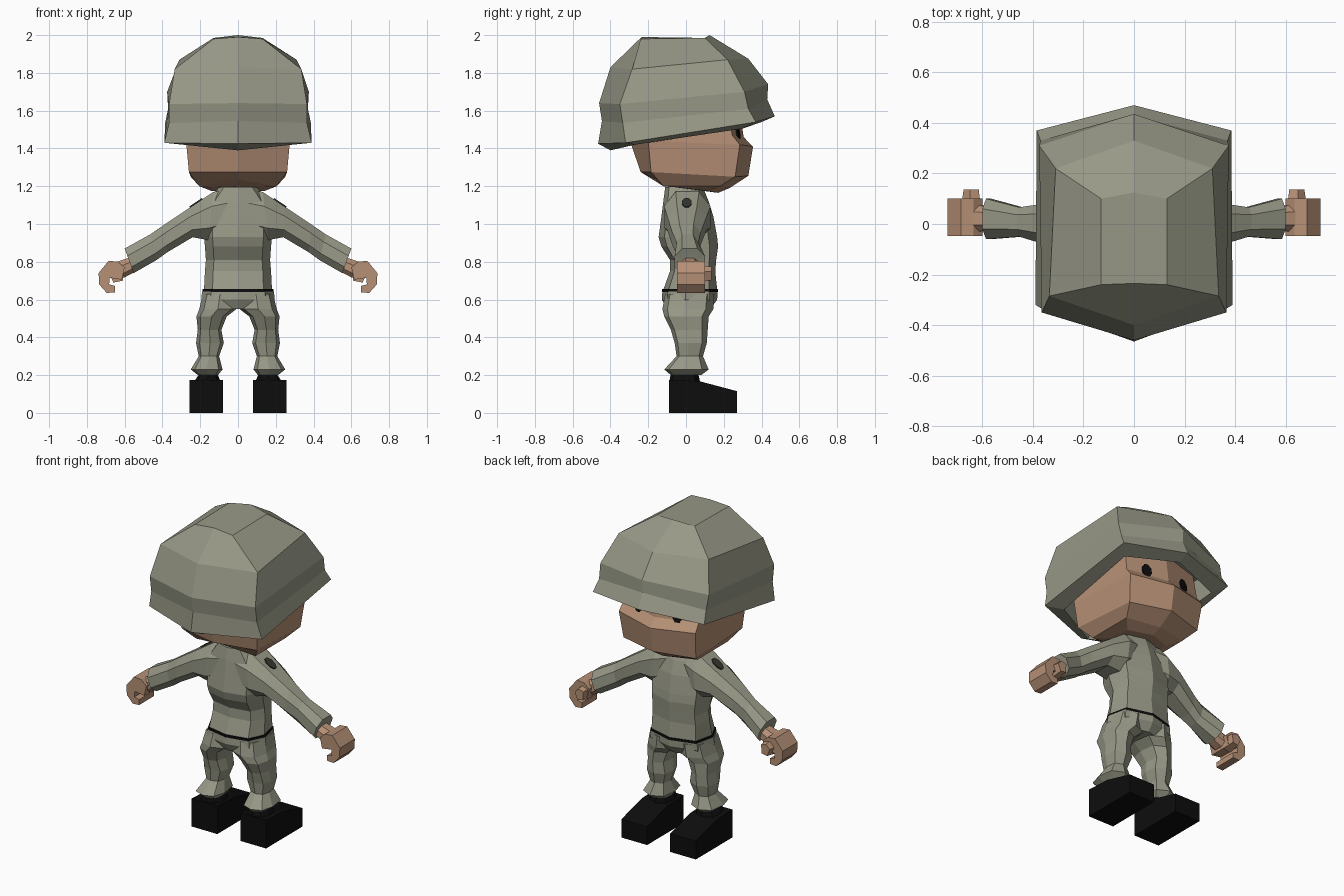
import bpy, bmesh, math
from mathutils import Vector

if "Cube" in bpy.data.objects:
    bpy.data.objects.remove(bpy.data.objects["Cube"])


def material(name, rgb):
    m = bpy.data.materials.new(name)
    m.use_nodes = True
    m.diffuse_color = (*rgb, 1)
    bsdf = m.node_tree.nodes["Principled BSDF"]
    bsdf.inputs["Base Color"].default_value = (*rgb, 1)
    bsdf.inputs["Roughness"].default_value = 0.9
    return m


CLOTH = material("olive grey cloth", (0.31, 0.315, 0.24))
SKIN = material("tan skin", (0.47, 0.28, 0.18))
BLACK = material("boot black", (0.004, 0.004, 0.004))
DARK = material("dark badge grey", (0.035, 0.035, 0.028))


def loft(name, rings, mat, mirror=False):
    """Skin a list of equal-length rings, cap both ends, flat shaded."""
    bm = bmesh.new()
    vr = [[bm.verts.new(p) for p in r] for r in rings]
    n = len(rings[0])
    for a, b in zip(vr, vr[1:]):
        for i in range(n):
            j = (i + 1) % n
            bm.faces.new((a[i], a[j], b[j], b[i]))
    bm.faces.new(vr[0])
    bm.faces.new(vr[-1])
    bmesh.ops.recalc_face_normals(bm, faces=bm.faces)
    me = bpy.data.meshes.new(name)
    bm.to_mesh(me)
    bm.free()
    me.materials.append(mat)
    ob = bpy.data.objects.new(name, me)
    bpy.context.collection.objects.link(ob)
    if mirror:
        ob.modifiers.new("Mirror", "MIRROR").use_mirror_merge = False
    return ob


def hexring(yb, zb, xb, ycb, zcb, xf, ycf, zcf, yf, zf):
    """Six-sided symmetric ring: back point, back corners, front corners, front point."""
    return [(0, yb, zb), (xb, ycb, zcb), (xf, ycf, zcf),
            (0, yf, zf), (-xf, ycf, zcf), (-xb, ycb, zcb)]


def octring(z, x0, x1, y0, y1, k=0.55):
    """Eight-sided horizontal ring inside the given bounds."""
    cx, cy, rx, ry = (x0 + x1) / 2, (y0 + y1) / 2, (x1 - x0) / 2, (y1 - y0) / 2
    pts = [(0, -1), (.75, -.8), (1, -k + .4), (.85, .7),
           (0, 1), (-.85, .7), (-1, -k + .4), (-.75, -.8)]
    return [(cx + rx * a, cy + ry * b, z) for a, b in pts]


# Helmet: outer shell from crown to rim, then underside lip and inner cavity
loft("helmet", [hexring(*r) for r in [
    (-.235, 1.99, .13, -.24, 1.98, .13, .10, 1.985, .125, 2.0),
    (-.40, 1.83, .335, -.285, 1.82, .31, .22, 1.87, .33, 1.875),
    (-.46, 1.64, .365, -.35, 1.635, .375, .31, 1.70, .435, 1.74),
    (-.445, 1.545, .365, -.335, 1.535, .37, .33, 1.61, .43, 1.66),
    (-.465, 1.425, .39, -.32, 1.43, .385, .37, 1.54, .47, 1.57),
    (-.40, 1.39, .29, -.27, 1.42, .32, .30, 1.505, .40, 1.54),
    (-.34, 1.60, .29, -.25, 1.60, .29, .24, 1.62, .32, 1.64),
]], CLOTH)

# Head: chin, jaw, cheeks, recessed eye band
loft("head", [hexring(*r) for r in [
    (-.09, 1.20, .14, -.06, 1.195, .14, .11, 1.175, .17, 1.165),
    (-.16, 1.235, .205, -.12, 1.20, .205, .18, 1.20, .23, 1.19),
    (-.24, 1.275, .26, -.185, 1.275, .25, .26, 1.25, .33, 1.255),
    (-.29, 1.42, .275, -.20, 1.44, .265, .285, 1.42, .355, 1.41),
    (-.30, 1.50, .275, -.21, 1.50, .26, .245, 1.47, .305, 1.46),
    (-.30, 1.62, .27, -.21, 1.62, .25, .22, 1.63, .28, 1.64),
]], SKIN)


def plate(name, centre, u, v, thick, mat):
    """Thin mirrored octagonal plate spanned by the half axes u and v."""
    c, u, v = Vector(centre), Vector(u), Vector(v)
    n = u.cross(v).normalized() * thick / 2
    ring = [u * math.cos(a) + v * math.sin(a)
            for a in (math.pi * (i + .5) / 4 for i in range(8))]
    return loft(name, [[c + p - n for p in ring], [c + p + n for p in ring]], mat, True)


plate("eyes", (.135, .274, 1.492), (.03, -.007, 0), (0, -.008, .045), .009, BLACK)
plate("shoulder_badges", (.222, .004, 1.112), (0, .027, 0), (.036, 0, -.0245), .008, DARK)

# Jacket body
loft("jacket", [octring(z, -w, w, b, f) for z, w, b, f in [
    (1.195, .10, -.11, .09), (1.12, .165, -.12, .12), (1.04, .18, -.13, .145),
    (.93, .18, -.145, .165), (.88, .175, -.13, .17), (.81, .17, -.085, .16),
    (.75, .175, -.085, .155), (.652, .18, -.12, .165)]], CLOTH)

# Belt line and trouser seat
loft("belt", [octring(z, -.187, .187, -.126, .169) for z in (.655, .64)], BLACK)
loft("trouser_seat", [octring(z, -w, w, b, f) for z, w, b, f in [
    (.643, .19, -.125, .167), (.60, .195, -.128, .165), (.55, .17, -.10, .13)]], CLOTH)

# Trouser legs, creased and flared at the cuff
loft("trouser_legs", [octring(*r) for r in [
    (.63, .005, .185, -.11, .15), (.55, .008, .205, -.125, .145),
    (.51, .06, .22, -.115, .12), (.44, .088, .213, -.08, .115),
    (.37, .075, .222, -.06, .11), (.30, .10, .208, -.05, .09),
    (.23, .082, .25, -.115, .12), (.20, .105, .212, -.08, .08)]], CLOTH, True)


def sleeve_ring(xt, zt, xb, zb, y0, y1):
    """Eight-sided ring across the arm, between its top and bottom points."""
    pts = [(0, .25), (0, .75), (.3, 1), (.75, 1), (1, .75), (1, .25), (.75, 0), (.3, 0)]
    return [(xt + (xb - xt) * s, y0 + (y1 - y0) * t, zt + (zb - zt) * s) for s, t in pts]


# Sleeves
loft("sleeves", [sleeve_ring(*r) for r in [
    (.03, 1.185, .05, .95, -.11, .10), (.13, 1.17, .16, .915, -.115, .13),
    (.25, 1.09, .24, .93, -.10, .11), (.385, 1.0, .375, .85, -.072, .077),
    (.465, .945, .43, .81, -.05, .066), (.60, .87, .552, .74, -.06, .10),
    (.585, .835, .56, .77, -.03, .07)]], CLOTH, True)

# Hands: wrist, curled palm with fingers, and thumb
loft("wrists", [sleeve_ring(*r) for r in [
    (.55, .83, .53, .755, -.025, .065), (.64, .80, .605, .715, -.03, .075)]], SKIN, True)


def slab(name, outline, y0, y1, mat, shrink=1.0):
    """Front-on outline extruded along y; the far end may taper."""
    cx = sum(p[0] for p in outline) / len(outline)
    cz = sum(p[1] for p in outline) / len(outline)
    far = [(cx + (x - cx) * shrink, y1, cz + (z - cz) * shrink) for x, z in outline]
    return loft(name, [[(x, y0, z) for x, z in outline], far], mat, True)


slab("hands", [(.60, .77), (.635, .80), (.685, .805), (.738, .74), (.735, .68),
               (.695, .635), (.65, .638), (.65, .672), (.682, .68), (.68, .715),
               (.615, .705)], -.048, .10, SKIN)
slab("thumbs", [(.605, .77), (.65, .785), (.685, .75), (.66, .69), (.61, .70)],
     .06, .136, SKIN, .75)

# Boots: side profile extruded across the foot, plus the ankle shaft
boot = [(-.09, 0), (.27, 0), (.27, .115), (.07, .168), (-.09, .175)]
loft("boots", [[(x, y, z) for y, z in boot] for x in (.08, .257)], BLACK, True)
loft("ankles", [octring(.16, .09, .235, -.088, .075), octring(.185, .10, .22, -.085, .07),
                octring(.205, .11, .205, -.08, .065)], BLACK, True)
